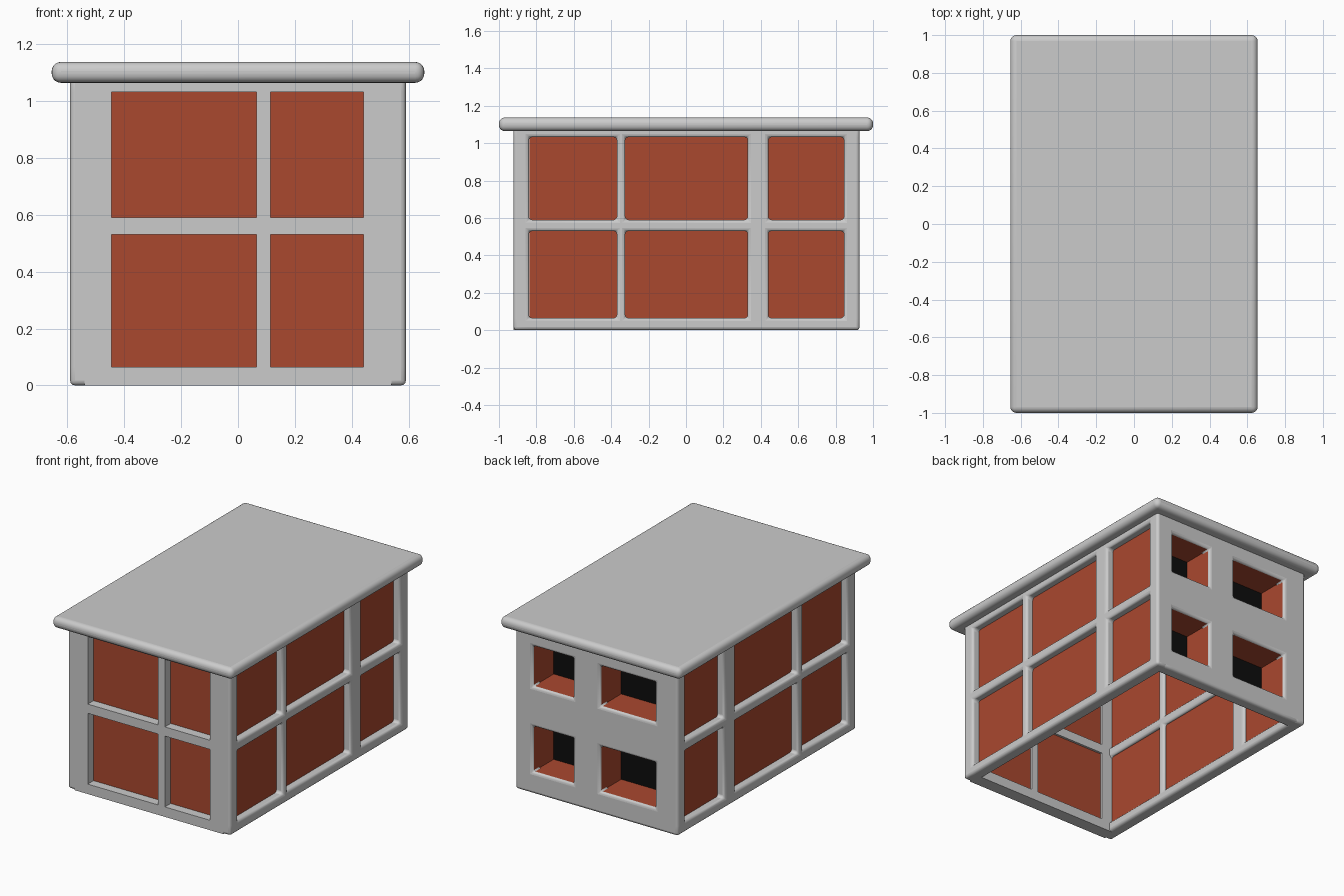
import bpy, bmesh
from mathutils import Matrix

if "Cube" in bpy.data.objects:
    bpy.data.objects.remove(bpy.data.objects["Cube"])


def material(name, rgb):
    m = bpy.data.materials.new(name)
    m.diffuse_color = (*rgb, 1)
    m.use_nodes = True
    m.node_tree.nodes["Principled BSDF"].inputs["Base Color"].default_value = m.diffuse_color
    return m


RED = material("red_panel", (0.40, 0.065, 0.028))
BLACK = material("black_panel", (0.004, 0.004, 0.004))


def finish(bm, name, mat=None, bevel=0.0, segments=3):
    bmesh.ops.recalc_face_normals(bm, faces=bm.faces)
    me = bpy.data.meshes.new(name)
    bm.to_mesh(me)
    bm.free()
    ob = bpy.data.objects.new(name, me)
    bpy.context.collection.objects.link(ob)
    if mat:
        me.materials.append(mat)
    if bevel:
        b = ob.modifiers.new("bevel", 'BEVEL')
        b.width, b.segments = bevel, segments
        b.limit_method, b.angle_limit = 'ANGLE', 0.7
        for o in bpy.context.selected_objects:
            o.select_set(False)
        ob.select_set(True)
        bpy.context.view_layer.objects.active = ob
        bpy.ops.object.shade_smooth_by_angle(angle=0.7)
    return ob


def box(name, x, y, z, mat=None, bevel=0.0, segments=3, open_back=False):
    bm = bmesh.new()
    bmesh.ops.create_cube(bm, size=1)
    for v in bm.verts:
        v.co = [(r[0] + r[1]) / 2 + c * (r[1] - r[0]) for c, r in zip(v.co, (x, y, z))]
    if open_back:
        bm.normal_update()
        ends = [f for f in bm.faces if f.normal.y > 0.5]
        bmesh.ops.delete(bm, geom=ends, context='FACES')
    return finish(bm, name, mat, bevel, segments)


def wall(name, axis, start, end, columns, rows, outer, inner, bevel):
    """Wall slab with a grid of window openings, running along x or y."""
    us = sorted({start, end, *[u for c in columns for u in c]})
    zs = sorted({0.0, 1.09, *[z for r in rows for z in r]})

    def point(u, z, d):
        return (u, d, z) if axis == 'x' else (d, u, z)

    bm = bmesh.new()
    grid = [[bm.verts.new(point(u, z, outer)) for z in zs] for u in us]
    for i in range(len(us) - 1):
        for j in range(len(zs) - 1):
            if (us[i], us[i + 1]) in columns and (zs[j], zs[j + 1]) in rows:
                continue
            bm.faces.new((grid[i][j], grid[i + 1][j], grid[i + 1][j + 1], grid[i][j + 1]))
    ext = bmesh.ops.extrude_face_region(bm, geom=bm.faces[:], use_keep_orig=True)
    moved = [g for g in ext['geom'] if isinstance(g, bmesh.types.BMVert)]
    depth = inner - outer
    bmesh.ops.translate(bm, verts=moved, vec=(0, depth, 0) if axis == 'x' else (depth, 0, 0))
    return finish(bm, name, None, bevel)


rows = [(0.065, 0.53), (0.59, 1.032)]

# Side walls with recessed panels
side_columns = [(-0.84, -0.37), (-0.325, 0.33), (0.44, 0.845)]
for s, label in ((1, "right"), (-1, "left")):
    wall(label + "_wall", 'y', -0.922, 0.928, side_columns, rows, s * 0.59, s * 0.505, 0.017)
    box(label + "_panels", sorted((s * 0.538, s * 0.528)), (-0.86, 0.865), (0.045, 1.05), RED)

# Front wall with recessed panels
wall("front_wall", 'x', -0.54, 0.54, [(-0.445, 0.065), (0.115, 0.442)], rows, -0.922, -0.837, 0)
box("front_panels", (-0.465, 0.46), (-0.862, -0.852), (0.045, 1.05), RED)

# Back wall with open windows
back_columns = [(-0.425, -0.025), (0.17, 0.465)]
back_rows = [(0.14, 0.44), (0.70, 0.967)]
wall("back_wall", 'x', -0.545, 0.545, back_columns, back_rows, 0.928, 0.843, 0.017)

# Deep red window boxes closed by black panels
for x0, x1 in back_columns:
    for z0, z1 in back_rows:
        e = 0.002
        box("window_box", (x0 + e, x1 - e), (0.706, 0.912), (z0 + e, z1 - e), RED, open_back=True)
        box("window_backing", (x0 + 0.004, x1 - 0.004), (0.708, 0.714), (z0 + 0.004, z1 - 0.004), BLACK)

# Flat overhanging roof with rounded rim
box("roof", (-0.655, 0.655), (-1.0, 1.0), (1.064, 1.137), None, 0.032, 5)
